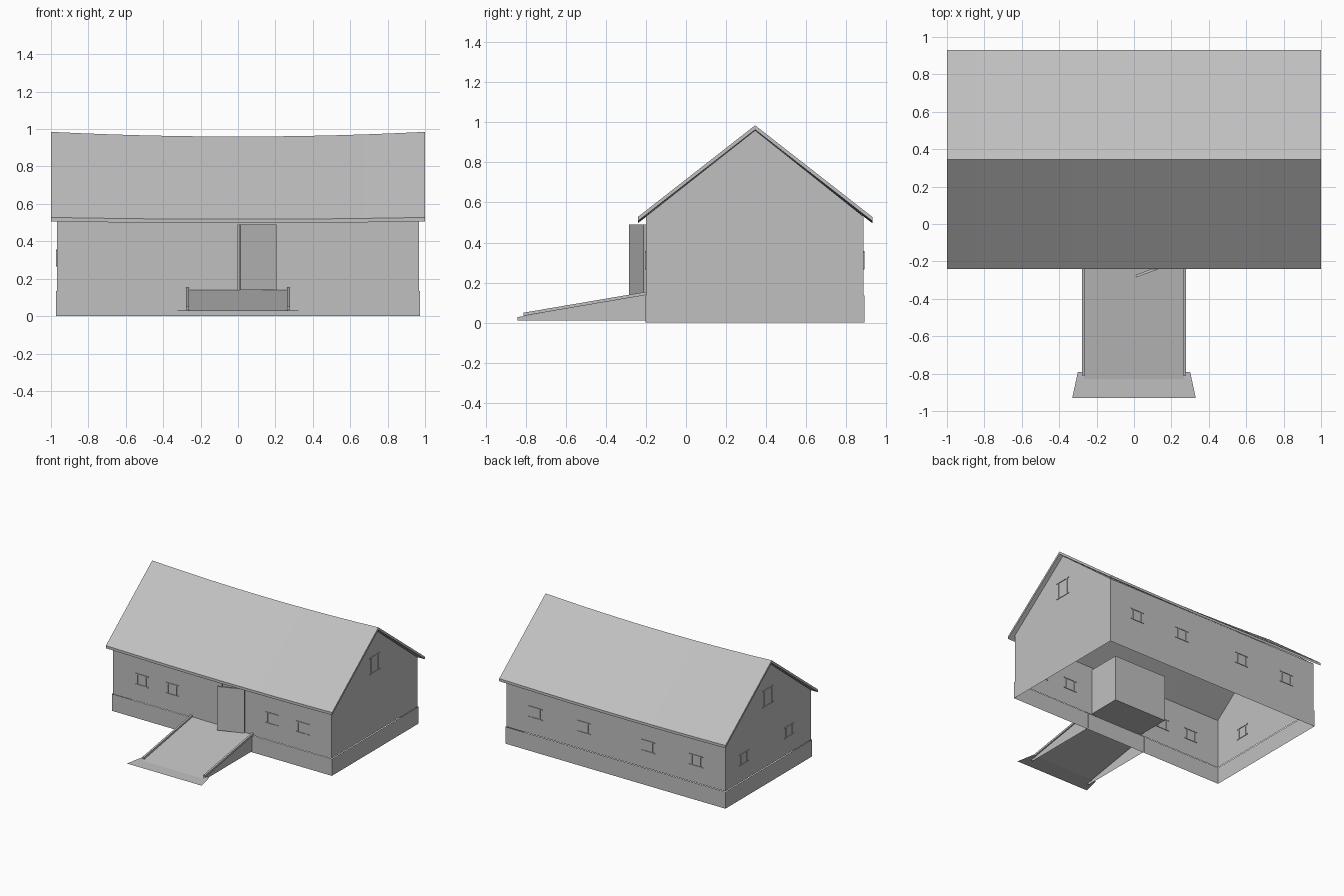
import bpy
import bmesh
from mathutils import Vector

cube = bpy.data.objects.get("Cube")
if cube:
    bpy.data.objects.remove(cube, do_unlink=True)

grey = bpy.data.materials.new("plain_grey")
grey.use_nodes = True
colour = (0.53, 0.53, 0.53, 1)
grey.diffuse_color = colour
grey.node_tree.nodes["Principled BSDF"].inputs["Base Color"].default_value = colour

# Main dimensions
WX, Y0, Y1, BASE, EAVE = 0.967, -0.2, 0.885, 0.135, 0.53
RIDGE_Y = 0.345
DOOR_W, DOOR_TOP = 0.2, 0.49


def finish(name, bm):
    mesh = bpy.data.meshes.new(name)
    bm.to_mesh(mesh)
    bm.free()
    mesh.materials.append(grey)
    obj = bpy.data.objects.new(name, mesh)
    bpy.context.collection.objects.link(obj)
    return obj


def sheet(bm, *points):
    bm.faces.new([bm.verts.new(p) for p in points])


def block(bm, lo, hi):
    lo, hi = Vector(lo), Vector(hi)
    made = bmesh.ops.create_cube(bm, size=1)["verts"]
    for v in made:
        v.co = (lo + hi) / 2 + v.co * (hi - lo)


def prism(bm, profile, x0, x1):
    """Extrude a closed y-z profile along x."""
    face = bm.faces.new([bm.verts.new((x0, y, z)) for y, z in profile])
    out = bmesh.ops.extrude_face_region(bm, geom=[face])["geom"]
    for v in out:
        if isinstance(v, bmesh.types.BMVert):
            v.co.x = x1
    bmesh.ops.recalc_face_normals(bm, faces=bm.faces)


# Foundation: an open skirt, slightly proud of the walls
bm = bmesh.new()
fx, fy0, fy1 = WX + 0.005, Y0 - 0.003, Y1 + 0.005
ring = [(-fx, fy0), (fx, fy0), (fx, fy1), (-fx, fy1)]
for i, a in enumerate(ring):
    b = ring[(i + 1) % 4]
    sheet(bm, (*a, 0), (*b, 0), (*b, BASE), (*a, BASE))
finish("foundation", bm)

# Side walls with gables
for side, name in ((1, "left_gable_wall"), (-1, "right_gable_wall")):
    bm = bmesh.new()
    pts = [(Y0, BASE), (Y1, BASE), (Y1, EAVE), (RIDGE_Y, 0.96), (Y0, EAVE)]
    sheet(bm, *[(side * WX, y, z) for y, z in pts[::side]])
    finish(name, bm)

# Back wall, and front wall around the doorway
bm = bmesh.new()
sheet(bm, (WX, Y1, BASE), (-WX, Y1, BASE), (-WX, Y1, EAVE), (WX, Y1, EAVE))
finish("back_wall", bm)
bm = bmesh.new()
for x0, x1, z0 in ((-WX, -DOOR_W, BASE), (DOOR_W, WX, BASE),
                   (-DOOR_W, DOOR_W, DOOR_TOP)):
    sheet(bm, (x0, Y0, z0), (x1, Y0, z0), (x1, Y0, EAVE), (x0, Y0, EAVE))
finish("front_wall", bm)

# Roof: thin slopes whose ridge and eaves sag toward the middle
bm = bmesh.new()
section = [(-0.24, 0.528, 0.01), (RIDGE_Y, 0.985, 0.025), (0.93, 0.528, 0.01),
           (0.93, 0.507, 0.01), (RIDGE_Y, 0.963, 0.025), (-0.24, 0.507, 0.01)]
STEPS = 12
rows = []
for i in range(STEPS + 1):
    x = -1 + 2 * i / STEPS
    rows.append([bm.verts.new((x, y, z - sag * (1 - x * x)))
                 for y, z, sag in section])
for a, b in zip(rows, rows[1:]):
    for j in range(6):
        k = (j + 1) % 6
        bm.faces.new((a[j], b[j], b[k], a[k]))
for row in (rows[0], rows[-1]):
    for j in (0, 1):
        bm.faces.new((row[j], row[j + 1], row[4 - j], row[5 - j]))
bmesh.ops.recalc_face_normals(bm, faces=bm.faces)
finish("roof", bm)


def framed_opening(name, axis, wall, u, z, w, h):
    """Thin frame bars on both faces of a wall; axis is the wall's normal."""
    bm = bmesh.new()
    t, d = 0.007, 0.005
    bars = [(-w, -h, -w + t, h), (w - t, -h, w, h),
            (-w - 0.018, h - t, w + 0.018, h), (-w - 0.018, -h - t, w + 0.018, -h)]
    for u0, z0, u1, z1 in bars:
        lo, hi = (u + u0, wall - d, z + z0), (u + u1, wall + d, z + z1)
        if axis == "x":
            lo, hi = (lo[1], lo[0], lo[2]), (hi[1], hi[0], hi[2])
        block(bm, lo, hi)
    finish(name, bm)


# Windows and gable hatches
for x in (-0.71, -0.44, 0.44, 0.71):
    framed_opening("front_window", "y", Y0, x, 0.315, 0.042, 0.042)
for x in (-0.71, -0.285, 0.285, 0.71):
    framed_opening("back_window", "y", Y1, x, 0.315, 0.042, 0.042)
for y in (0.08, 0.65):
    framed_opening("right_window", "x", -WX, y, 0.315, 0.042, 0.042)
for side in (-1, 1):
    framed_opening("gable_hatch", "x", side * WX, 0.345, 0.69, 0.05, 0.065)

# Entrance chamber behind the doorway, open to the front
bm = bmesh.new()
cx, cy, cz0, cz1 = 0.235, 0.07, 0.14, 0.51
block(bm, (-cx, Y0, cz0), (cx, cy, cz1))
front = [f for f in bm.faces if f.calc_center_median().y < Y0 + 0.01]
bmesh.ops.delete(bm, geom=front, context="FACES")
finish("entrance_chamber", bm)

# Double door: one leaf shut, the other ajar
bm = bmesh.new()
block(bm, (-DOOR_W, Y0 - 0.002, cz0), (0, Y0 + 0.012, DOOR_TOP))
finish("closed_door_leaf", bm)
bm = bmesh.new()
block(bm, (-0.205, -0.014, cz0), (0, 0, DOOR_TOP))
leaf = finish("open_door_leaf", bm)
leaf.location = (DOOR_W, Y0, 0)
leaf.rotation_euler.z = 0.36

# Entrance ramp with thin side walls, curbs and a flared apron
RX = 0.268
bm = bmesh.new()
sheet(bm, (-RX, -0.83, 0.03), (RX, -0.83, 0.03), (RX, Y0, cz0), (-RX, Y0, cz0))
finish("ramp_deck", bm)
for side in (-1, 1):
    bm = bmesh.new()
    wall = [(-0.84, 0.01), (Y0, 0.01), (Y0, cz0), (-0.84, 0.028)]
    sheet(bm, *[(side * RX, y, z) for y, z in wall[::side]])
    finish("ramp_side", bm)
    bm = bmesh.new()
    prism(bm, [(-0.81, 0.034), (Y0, 0.138), (Y0, 0.154), (-0.81, 0.05)],
          side * 0.262, side * 0.277)
    finish("ramp_curb", bm)
bm = bmesh.new()
sheet(bm, (-0.33, -0.93, 0.028), (0.33, -0.93, 0.028),
      (0.3, -0.79, 0.031), (-0.3, -0.79, 0.031))
finish("ramp_apron", bm)
